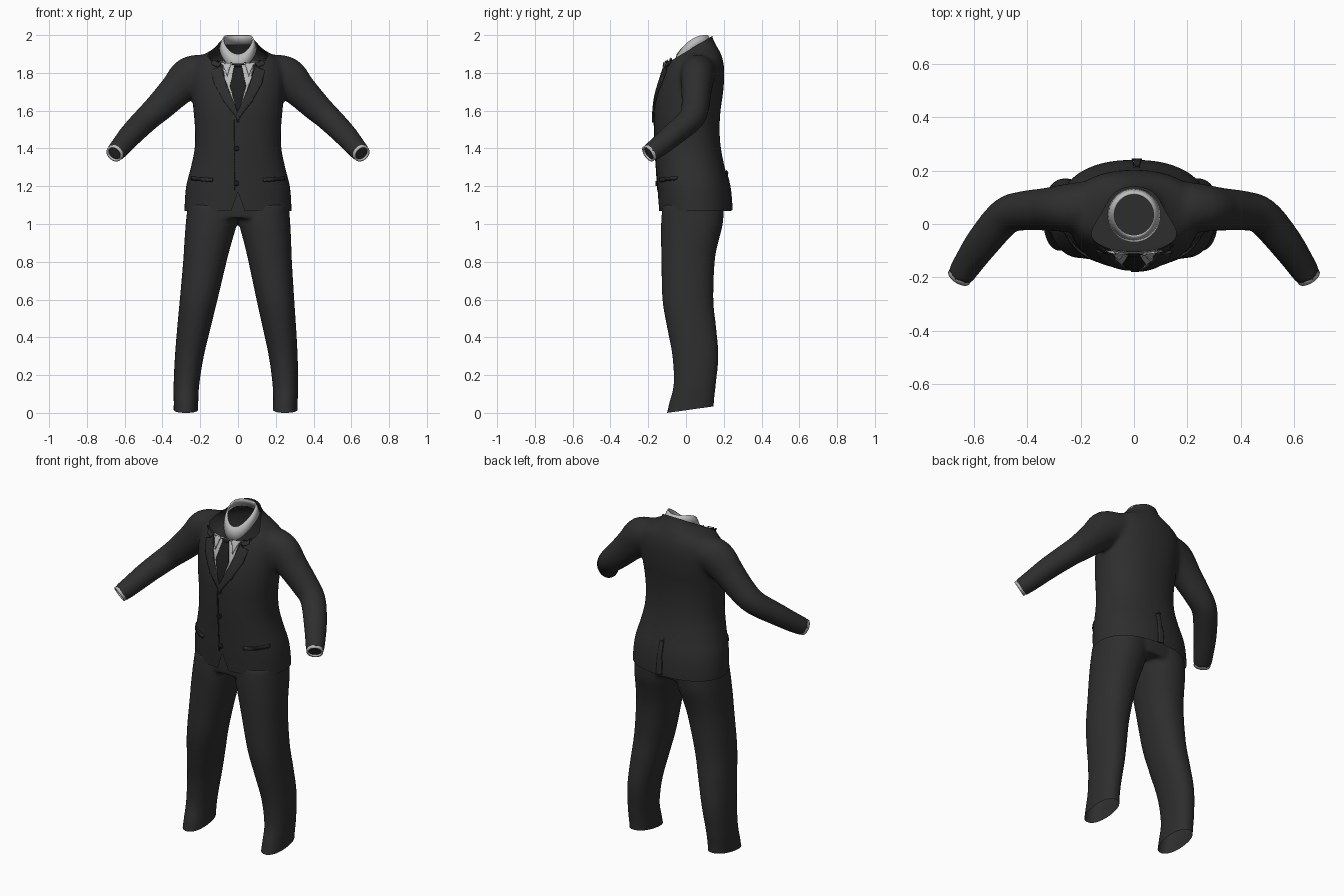
import bpy, bmesh, math
from mathutils import Vector
from mathutils.bvhtree import BVHTree

old = bpy.data.objects.get("Cube")
if old:
    bpy.data.objects.remove(old)
parts = []


def material(name, value):
    m = bpy.data.materials.new(name)
    m.use_nodes = True
    col = (value, value, value, 1)
    m.diffuse_color = col
    bsdf = m.node_tree.nodes["Principled BSDF"]
    bsdf.inputs["Base Color"].default_value = col
    bsdf.inputs["Roughness"].default_value = 0.9
    return m


suit = material("charcoal cloth", 0.027)
trim = material("dark seam", 0.012)
silk = material("black silk", 0.014)
linen = material("pale shirt", 0.5)


def finish(bm, name, mat):
    me = bpy.data.meshes.new(name)
    bm.to_mesh(me)
    bm.free()
    me.materials.append(mat)
    ob = bpy.data.objects.new(name, me)
    bpy.context.collection.objects.link(ob)
    parts.append(ob)
    return ob


def spline(rows, steps=4):
    """Catmull-Rom interpolation of key rows."""
    rows = [Vector(r) for r in rows]
    out = []
    for i in range(len(rows) - 1):
        p, q = rows[i], rows[i + 1]
        m0 = (q - rows[max(i - 1, 0)]) / 2
        m1 = (rows[min(i + 2, len(rows) - 1)] - p) / 2
        for k in range(steps):
            t = k / steps
            h = t * t * (3 - 2 * t)
            out.append(p * (1 - h) + q * h + m0 * t * (1 - t) ** 2 - m1 * t * t * (1 - t))
    return out + [rows[-1]]


def ring(c, a, b, power=2.0, n=40):
    pts = []
    for i in range(n):
        t = math.tau * i / n
        u, v = math.cos(t), math.sin(t)
        pts.append(c + a * math.copysign(abs(u) ** (2 / power), u)
                   + b * math.copysign(abs(v) ** (2 / power), v))
    return pts


def loft(bm, rings, cap=True):
    loops = [[bm.verts.new(p) for p in r] for r in rings]
    n = len(loops[0])
    fs = [bm.faces.new((lo[i], lo[(i + 1) % n], hi[(i + 1) % n], hi[i]))
          for lo, hi in zip(loops, loops[1:]) for i in range(n)]
    if cap:
        fs += [bm.faces.new(loops[0][::-1]), bm.faces.new(loops[-1])]
    bmesh.ops.recalc_face_normals(bm, faces=fs)


def upright(bm, rows, power):
    """Loft of level rings; each row is z, x min, x max, y min, y max."""
    rings = []
    for z, x0, x1, y0, y1 in spline(rows):
        rings.append(ring(Vector(((x0 + x1) / 2, (y0 + y1) / 2, z)),
                          Vector(((x1 - x0) / 2, 0, 0)), Vector((0, (y1 - y0) / 2, 0)), power))
    loft(bm, rings)


def fuse(bm, voxel, passes):
    """Blend overlapping solids into one soft skin."""
    ob = finish(bm, "blend", suit)
    r = ob.modifiers.new("fuse", 'REMESH')
    r.mode, r.voxel_size = 'VOXEL', voxel
    s = ob.modifiers.new("soften", 'SMOOTH')
    s.factor, s.iterations = 0.5, passes
    out = bmesh.new()
    out.from_object(ob, bpy.context.evaluated_depsgraph_get())
    parts.remove(ob)
    bpy.data.objects.remove(ob)
    return out


def slice_off(bm, co, no):
    bmesh.ops.bisect_plane(bm, geom=bm.verts[:] + bm.edges[:] + bm.faces[:],
                           plane_co=co, plane_no=no, clear_outer=True)


def wedge(bm, side, apex, slope):
    """Open a tapering slit upward from the hem."""
    for s in (1, -1):
        fs = [f for f in bm.faces if f.calc_center_median().y * side > 0.05]
        es = {e for f in fs for e in f.edges}
        vs = {v for f in fs for v in f.verts}
        bmesh.ops.bisect_plane(bm, geom=list(vs) + list(es) + fs,
                               plane_co=(0, 0, apex), plane_no=(s, 0, slope))
    gone = []
    for f in bm.faces:
        c = f.calc_center_median()
        if c.y * side > 0.05 and abs(c.x) < (apex - c.z) * slope:
            gone.append(f)
    bmesh.ops.delete(bm, geom=gone, context='FACES')


# Jacket body and sleeves, fused
bm = bmesh.new()
body = [(1.02, .283, -.14, .24), (1.1, .283, -.145, .24), (1.2, .275, -.152, .23),
        (1.3, .25, -.158, .205), (1.4, .23, -.165, .185), (1.5, .228, -.168, .178),
        (1.6, .236, -.168, .183), (1.7, .245, -.155, .197), (1.8, .25, -.125, .203),
        (1.87, .225, -.095, .195), (1.915, .15, -.075, .178), (1.95, .108, -.064, .158),
        (1.99, .098, -.055, .14), (2.04, .095, -.05, .135)]
upright(bm, [(z, -w, w, a, b) for z, w, a, b in body], 2.25)
arm = [(.15, .065, 1.815, .085, .1), (.25, .06, 1.78, .108, .09), (.33, .055, 1.705, .09, .08),
       (.41, .05, 1.625, .078, .074), (.48, .03, 1.56, .069, .07), (.56, -.06, 1.48, .062, .065),
       (.62, -.145, 1.41, .055, .056), (.652, -.195, 1.375, .05, .05)]
path = spline(arm)
cuffs = []
for s in (1, -1):
    rings = []
    for i, r in enumerate(path):
        d = (path[min(i + 1, len(path) - 1)] - path[max(i - 1, 0)])
        d = Vector((d[0] * s, d[1], d[2])).normalized()
        side = d.cross(Vector((0, 0, 1))).normalized()
        c = Vector((r[0] * s, r[1], r[2]))
        rings.append(ring(c, side.cross(d) * r[3], side * r[4]))
    loft(bm, rings)
    cuffs.append((c, d, side, side.cross(d)))
bm = fuse(bm, 0.011, 7)
slice_off(bm, (0, 0, 1.07), (0, 0, -1))
slice_off(bm, (0, .03, 1.93), (0, -.6, 1))
wedge(bm, -1, 1.17, 0.36)
wedge(bm, 1, 1.27, 0.03)
bvh = BVHTree.FromBMesh(bm)
finish(bm, "jacket", suit)

# Trousers: seat and two legs, fused and cut open at the hems
bm = bmesh.new()
upright(bm, [(1.03, -.262, .262, -.125, .19), (1.1, -.265, .265, -.128, .2),
             (1.22, -.24, .24, -.12, .18)], 2.3)
leg = [(1.1, -.01, .268, -.125, .2), (1.0, .006, .277, -.132, .195), (.9, .033, .283, -.132, .17),
       (.8, .058, .288, -.13, .152), (.6, .103, .303, -.125, .145), (.45, .138, .315, -.1, .16),
       (.3, .172, .325, -.072, .172), (.15, .194, .33, -.066, .158), (.05, .198, .328, -.09, .148),
       (-.06, .196, .328, -.115, .146)]
for s in (1, -1):
    rows = []
    for z, x0, x1, y0, y1 in leg:
        shift = -0.013 * (1 - z)
        xs = sorted((x0 * s + shift, x1 * s + shift))
        rows.append((z, xs[0], xs[1], y0, y1))
    upright(bm, rows, 2.2)
bm = fuse(bm, 0.011, 6)
slice_off(bm, (0, -.1, 0), (0, .14, -1))
finish(bm, "trousers", suit)


def plate(name, pts, lift, mat, face=-1):
    """Thin panel from an x-z outline, draped over the jacket."""
    bm = bmesh.new()
    bm.faces.new([bm.verts.new((x, 0, z)) for x, z in pts])
    for axis in (0, 2):
        vals = [v.co[axis] for v in bm.verts]
        n = Vector((axis == 0, 0, axis == 2))
        k = math.ceil(min(vals) / 0.015)
        while k * 0.015 < max(vals):
            bmesh.ops.bisect_plane(bm, geom=bm.verts[:] + bm.edges[:] + bm.faces[:],
                                   plane_co=n * k * 0.015, plane_no=n)
            k += 1
    for f in bm.faces:
        f.normal_update()
        if f.normal.y * face < 0:
            f.normal_flip()
    for v in bm.verts:
        hit = bvh.ray_cast(Vector((v.co.x, face, v.co.z)), Vector((0, -face, 0)))
        if not hit[0] or hit[0].y * face < 0.02:
            hit = bvh.find_nearest(Vector((v.co.x, face * 0.07, v.co.z)))
        v.co = hit[0] + Vector((0, face * lift, 0))
    ob = finish(bm, name, mat)
    m = ob.modifiers.new("thickness", 'SOLIDIFY')
    m.thickness, m.offset = min(lift + 0.001, 0.009), -1
    return ob


def disc(x, z, r, n=14):
    return [(x + r * math.cos(math.tau * i / n), z + r * math.sin(math.tau * i / n)) for i in range(n)]


# Shirt front and tie
plate("shirt_front", [(-.085, 1.875), (.085, 1.875), (.07, 1.77), (0, 1.58), (-.07, 1.77)], .003, linen)
plate("tie_blade", [(-.017, 1.85), (.017, 1.85), (.043, 1.73), (0, 1.575), (-.043, 1.73)], .007, silk)
plate("tie_knot", [(-.03, 1.9), (.03, 1.9), (.018, 1.835), (-.018, 1.835)], .014, silk)

# Collar wings, lapels and pockets on both sides
for s, side in ((1, "left"), (-1, "right")):
    def mirrored(pts):
        return [(x * s, z) for x, z in pts]
    plate(side + "_shirt_collar_wing", mirrored(
        [(.026, 1.885), (.075, 1.93), (.092, 1.87), (.058, 1.785)]), .011, linen)
    plate(side + "_jacket_collar", mirrored(
        [(.084, 1.93), (.105, 1.95), (.135, 1.9), (.14, 1.845), (.108, 1.832), (.088, 1.855)]), .012, suit)
    plate(side + "_lapel", mirrored(
        [(.092, 1.84), (.108, 1.828), (.143, 1.815), (.128, 1.745), (.075, 1.65),
         (-.004, 1.545), (-.012, 1.57), (.06, 1.73)]), .009 + .002 * s, suit)
    plate(side + "_pocket_welt", mirrored(
        [(.135, 1.225), (.25, 1.235), (.25, 1.252), (.135, 1.243)]), .009, suit)
    plate(side + "_pocket_slit", mirrored(
        [(.14, 1.221), (.245, 1.231), (.245, 1.236), (.14, 1.226)]), .01, trim)

# Front closing edge, buttons and back vent flap
plate("front_edge_seam", [(-.022, 1.18), (-.017, 1.18), (-.015, 1.55), (-.02, 1.55)], .003, trim)
for name, z in (("upper_button", 1.4), ("lower_button", 1.215)):
    plate(name, disc(-.008, z, .014), .009, trim)
plate("back_vent_flap", [(-.004, 1.075), (.03, 1.075), (.022, 1.27), (-.002, 1.27)], .006, suit, 1)

# Standing shirt collar, low at the throat and high at the nape
bm = bmesh.new()
rings = []
for rx, ry, drop in ((.1, .102, .05), (.09, .092, .02), (.08, .083, 0)):
    pts = ring(Vector((0, .034, 0)), Vector((rx, 0, 0)), Vector((0, ry, 0)))
    for p in pts:
        p.z = 2.0 - drop - 4.5 * max(0, .1 - p.y) ** 2
    rings.append(pts)
loft(bm, rings, cap=False)
ob = finish(bm, "shirt_collar_band", linen)
m = ob.modifiers.new("thickness", 'SOLIDIFY')
m.thickness, m.offset = .008, -1

# Shirt cuffs past the sleeve ends
for (c, d, a, b), side in zip(cuffs, ("left", "right")):
    bm = bmesh.new()
    loft(bm, [ring(c + d * t, a * .046, b * .046) for t in (-.02, .008)], cap=False)
    ob = finish(bm, side + "_shirt_cuff", linen)
    m = ob.modifiers.new("thickness", 'SOLIDIFY')
    m.thickness, m.offset = .01, -1

bpy.ops.object.select_all(action='DESELECT')
for ob in parts:
    ob.select_set(True)
bpy.context.view_layer.objects.active = parts[0]
bpy.ops.object.shade_smooth_by_angle(angle=math.radians(40))
